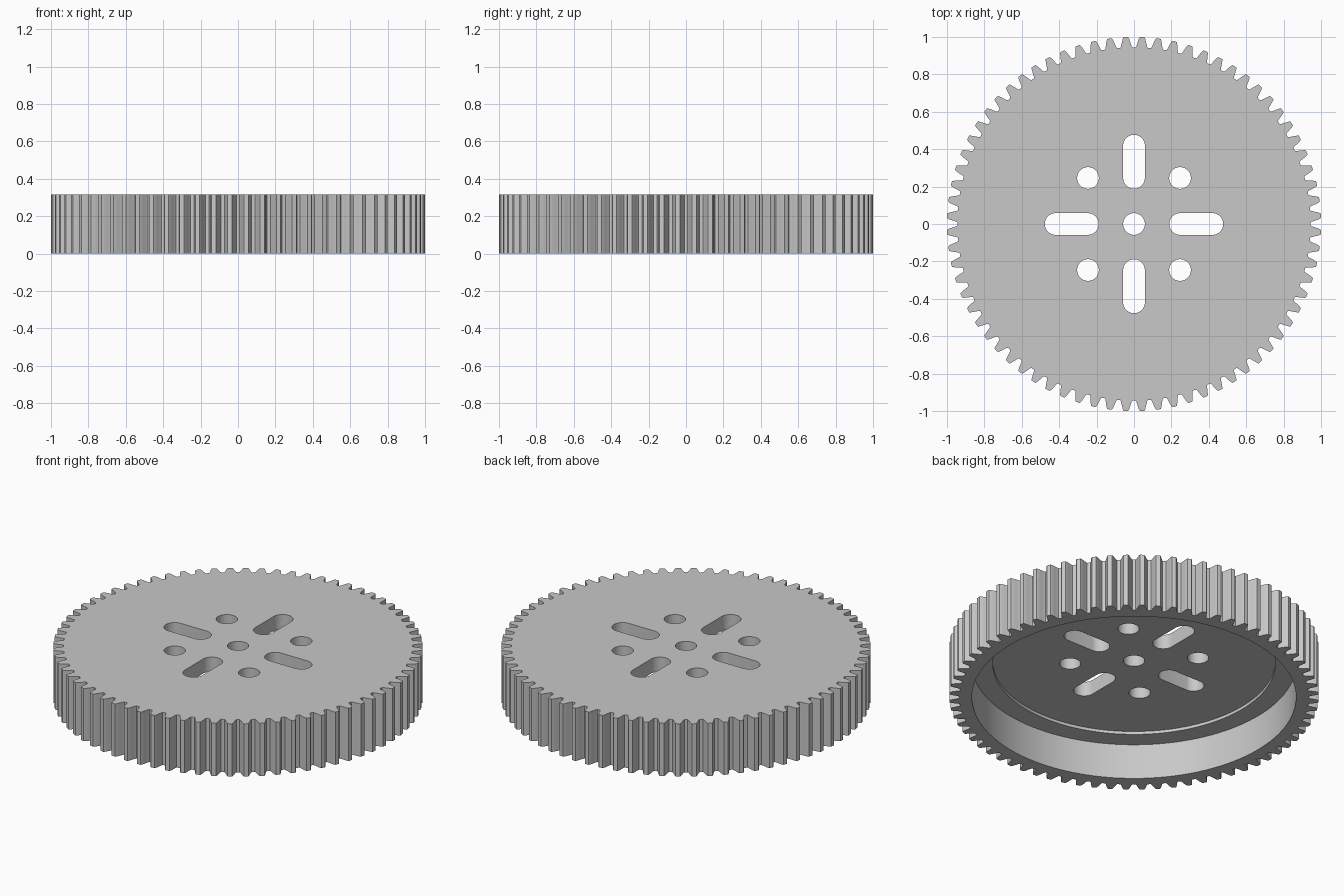
import bpy, bmesh
from math import pi, cos, sin, radians

TEETH = 72
HEIGHT = 0.315
HOLE_R = 0.058

if "Cube" in bpy.data.objects:
    bpy.data.objects.remove(bpy.data.objects["Cube"])

grey = bpy.data.materials.new("plain grey")
grey.use_nodes = True
colour = (0.58, 0.58, 0.58, 1)
grey.diffuse_color = colour
grey.node_tree.nodes["Principled BSDF"].inputs["Base Color"].default_value = colour


def prism(name, outline, z0, z1):
    """Solid made by raising a closed 2D outline from z0 to z1."""
    bm = bmesh.new()
    face = bm.faces.new([bm.verts.new((x, y, z0)) for x, y in outline])
    top = bmesh.ops.extrude_face_region(bm, geom=[face])["geom"]
    verts = [v for v in top if isinstance(v, bmesh.types.BMVert)]
    bmesh.ops.translate(bm, verts=verts, vec=(0, 0, z1 - z0))
    bmesh.ops.recalc_face_normals(bm, faces=bm.faces)
    mesh = bpy.data.meshes.new(name)
    bm.to_mesh(mesh)
    bm.free()
    obj = bpy.data.objects.new(name, mesh)
    bpy.context.collection.objects.link(obj)
    mesh.materials.append(grey)
    return obj


def slot(cx, cy, angle, half, r, n=32):
    """Rounded slot outline; a plain circle when half is zero."""
    points = []
    for i in range(2 * n):
        a = (i + 0.5) * pi / n - pi / 2
        x = r * cos(a) + (half if i < n else -half)
        y = r * sin(a)
        points.append((cx + x * cos(angle) - y * sin(angle),
                       cy + x * sin(angle) + y * cos(angle)))
    return points


def cut(target, cutter):
    """Subtract the cutter from the target and discard it."""
    cutter.hide_render = True
    mod = target.modifiers.new("cut", "BOOLEAN")
    mod.operation = "DIFFERENCE"
    mod.solver = "EXACT"
    mod.object = cutter
    bpy.context.view_layer.objects.active = target
    bpy.ops.object.modifier_apply(modifier=mod.name)
    bpy.data.objects.remove(cutter)


# Toothed outline: radius and half width of one tooth, root to tip
half_tooth = [(0.945, 0.032), (0.953, 0.028), (0.973, 0.0225),
              (0.992, 0.0165), (1.0, 0.012)]
tooth = [(r, -w) for r, w in half_tooth] + [(r, w) for r, w in reversed(half_tooth)]
outline = []
for i in range(TEETH):
    middle = (i + 0.5) * 2 * pi / TEETH
    outline += [(r * cos(middle + w / r), r * sin(middle + w / r)) for r, w in tooth]
gear = prism("gear_wheel", outline, 0, HEIGHT)

# Underside recess with a shallow inner step
cut(gear, prism("recess", slot(0, 0, 0, 0, 0.878, 64), -0.1, 0.21))
cut(gear, prism("recess_step", slot(0, 0, 0, 0, 0.765, 64), -0.1, 0.228))

# Centre bore, four diagonal holes and four radial slots
cut(gear, prism("bore", slot(0, 0, 0, 0, HOLE_R), -0.2, 0.6))
for k in range(4):
    a = k * pi / 2
    d = a + pi / 4
    cut(gear, prism("hole", slot(0.348 * cos(d), 0.348 * sin(d), 0, 0, HOLE_R), -0.2, 0.6))
    cut(gear, prism("slot", slot(0.333 * cos(a), 0.333 * sin(a), a, 0.086, HOLE_R), -0.2, 0.6))

# Smooth the round walls, keep the edges crisp
bpy.ops.object.select_all(action="DESELECT")
gear.select_set(True)
bpy.context.view_layer.objects.active = gear
bpy.ops.object.shade_smooth_by_angle(angle=radians(20))
